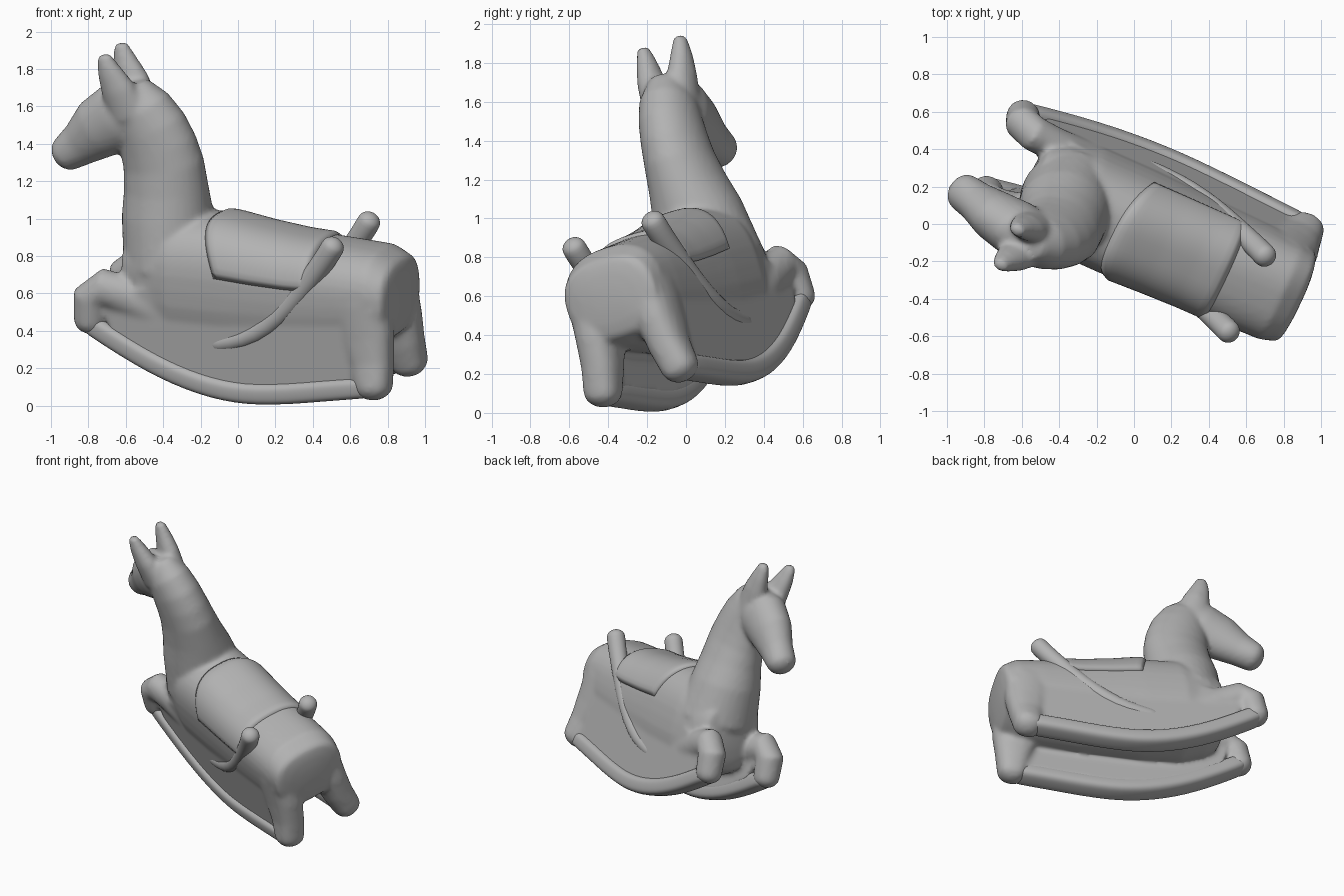
import bpy, bmesh, math
from mathutils import Vector, Euler

if "Cube" in bpy.data.objects:
    bpy.data.objects.remove(bpy.data.objects["Cube"])

# The toy lies rolled and turned: all parts are modelled upright, then posed
ROT = Euler((math.radians(16.7), 0, math.radians(-25.5)))
LOC = ROT.to_matrix() @ Vector((0, 0.19, 0))
ROUND = 2.55  # squareness of the torso cross-section

grey = bpy.data.materials.new("plain_grey")
grey.diffuse_color = (0.45, 0.45, 0.45, 1)
grey.use_nodes = True
grey.node_tree.nodes["Principled BSDF"].inputs["Base Color"].default_value = grey.diffuse_color


def spow(v, p):
    return math.copysign(abs(v) ** (2 / p), v)


def loft(bm, stations, power=2.0, cap=(0.8, 0.8), n=24):
    """Round-ended solid through stations (x, y, z, half_width, half_depth)."""
    pts = [Vector(s[:3]) for s in stations]
    tans = [(pts[min(i + 1, len(pts) - 1)] - pts[max(i - 1, 0)]).normalized()
            for i in range(len(pts))]
    rings = [(p, t, s[3], s[4]) for p, t, s in zip(pts, tans, stations)]

    def end(ring, sign, depth):
        p, t, w, d = ring
        out = []
        for a in (25, 50, 70, 84):
            c, s = math.cos(math.radians(a)), math.sin(math.radians(a))
            out.append((p + t * sign * depth * min(w, d) * s, t, w * c, d * c))
        return out
    rings = end(rings[0], -1, cap[0])[::-1] + rings + end(rings[-1], 1, cap[1])
    loops = []
    for p, t, w, d in rings:
        side = (Vector((0, 1, 0)) - t * t.y).normalized()
        up = t.cross(side)
        loops.append([bm.verts.new(p + side * w * spow(math.cos(a), power)
                                   + up * d * spow(math.sin(a), power))
                      for a in (2 * math.pi * k / n for k in range(n))])
    faces = [bm.faces.new(loops[0]), bm.faces.new(loops[-1][::-1])]
    for a, b in zip(loops, loops[1:]):
        for k in range(n):
            j = (k + 1) % n
            faces.append(bm.faces.new((a[j], a[k], b[k], b[j])))
    bmesh.ops.recalc_face_normals(bm, faces=faces)


def prism(bm, outline, y0, y1):
    """Flat plate from an x-z outline."""
    a = [bm.verts.new((x, y0, z)) for x, z in outline]
    b = [bm.verts.new((x, y1, z)) for x, z in outline]
    faces = [bm.faces.new(a), bm.faces.new(b[::-1])]
    for k in range(len(a)):
        j = (k + 1) % len(a)
        faces.append(bm.faces.new((a[j], a[k], b[k], b[j])))
    bmesh.ops.recalc_face_normals(bm, faces=faces)


def finish(bm, name, voxel=0, smooth=0, subdivide=0):
    me = bpy.data.meshes.new(name)
    bm.to_mesh(me)
    bm.free()
    me.materials.append(grey)
    for p in me.polygons:
        p.use_smooth = True
    ob = bpy.data.objects.new(name, me)
    ob.rotation_euler, ob.location = ROT, LOC
    bpy.context.collection.objects.link(ob)
    if voxel:
        m = ob.modifiers.new("fuse", 'REMESH')
        m.mode, m.voxel_size, m.use_smooth_shade = 'VOXEL', voxel, True
    if smooth:
        m = ob.modifiers.new("soften", 'SMOOTH')
        m.factor, m.iterations = 0.5, smooth
    if subdivide:
        m = ob.modifiers.new("refine", 'SUBSURF')
        m.levels = m.render_levels = subdivide
    return ob


# Torso stations: x, underside z, top z, half width
TORSO = [(-0.57, 0.44, 0.94, 0.22), (-0.48, 0.38, 0.99, 0.26),
         (-0.30, 0.31, 1.03, 0.292), (0.00, 0.28, 1.00, 0.292),
         (0.20, 0.28, 0.945, 0.288), (0.40, 0.28, 0.90, 0.285),
         (0.70, 0.30, 0.852, 0.285), (0.86, 0.31, 0.825, 0.28),
         (0.945, 0.35, 0.765, 0.258)]


def torso_at(x):
    for a, b in zip(TORSO, TORSO[1:]):
        if x <= b[0]:
            f = (x - a[0]) / (b[0] - a[0])
            return [u + (v - u) * f for u, v in zip(a, b)]


# Horse: torso, neck, head, ears, legs and side panels fused into one skin
bm = bmesh.new()
loft(bm, [(x, 0, (lo + hi) / 2, w, (hi - lo) / 2) for x, lo, hi, w in TORSO],
     power=ROUND, cap=(0.2, 0.17), n=40)
loft(bm, [(-0.37, 0, 0.76, 0.28, 0.26), (-0.365, 0, 1.02, 0.235, 0.247),
          (-0.35, -0.005, 1.16, 0.20, 0.232), (-0.345, -0.01, 1.30, 0.175, 0.225),
          (-0.36, -0.015, 1.40, 0.165, 0.217), (-0.385, -0.02, 1.50, 0.157, 0.202),
          (-0.43, -0.025, 1.60, 0.145, 0.178), (-0.48, -0.025, 1.68, 0.11, 0.14)],
     cap=(0.5, 0.5), n=32)
loft(bm, [(-0.43, -0.025, 1.62, 0.14, 0.15), (-0.56, -0.025, 1.565, 0.15, 0.19),
          (-0.69, -0.03, 1.50, 0.135, 0.168), (-0.81, -0.03, 1.415, 0.108, 0.122),
          (-0.895, -0.03, 1.365, 0.103, 0.10)], cap=(0.7, 0.75), n=32)
for s in (-1, 1):
    # ears
    loft(bm, [(-0.47, s * 0.07 - 0.03, 1.60, 0.08, 0.12),
              (-0.505, s * 0.09 - 0.03, 1.75, 0.07, 0.095),
              (-0.535, s * 0.102 - 0.03, 1.85, 0.053, 0.067),
              (-0.55, s * 0.108 - 0.03, 1.92, 0.036, 0.044)])
    # folded front legs
    loft(bm, [(-0.35, s * 0.18, 0.50, 0.09, 0.12), (-0.55, s * 0.205, 0.61, 0.09, 0.11),
              (-0.69, s * 0.225, 0.67, 0.095, 0.105), (-0.765, s * 0.235, 0.62, 0.095, 0.10),
              (-0.785, s * 0.235, 0.49, 0.09, 0.09)])
    # stout hind legs with hooves
    loft(bm, [(0.79, s * 0.17, 0.58, 0.115, 0.17), (0.81, s * 0.18, 0.38, 0.11, 0.155),
              (0.83, s * 0.20, 0.24, 0.10, 0.122), (0.84, s * 0.23, 0.12, 0.095, 0.10)],
         power=2.4)
    # side panels joining the torso to the rockers
    prism(bm, [(-0.70, 0.60), (-0.66, 0.42), (-0.38, 0.23), (-0.10, 0.12), (0.15, 0.085),
               (0.55, 0.11), (0.84, 0.12), (0.90, 0.55), (0.30, 0.66), (-0.30, 0.68),
               (-0.60, 0.66)], s * 0.16, s * 0.275)
finish(bm, "horse", voxel=0.016, smooth=6)

for s, label in ((-1, "left"), (1, "right")):
    # Curved rocker
    bm = bmesh.new()
    path = [(-0.77, 0.475), (-0.66, 0.40), (-0.52, 0.31), (-0.38, 0.232), (-0.24, 0.170),
            (-0.10, 0.124), (0.03, 0.098), (0.15, 0.086), (0.35, 0.089), (0.55, 0.106),
            (0.80, 0.122)]
    loft(bm, [(x, s * 0.232, z, 0.074, 0.061) for x, z in path], power=3)
    finish(bm, label + "_rocker", subdivide=1)
    # Peg above the rump that runs on as a ridge along the flank
    bm = bmesh.new()
    path = [(-0.05, 0.23, 0.36, 0.05), (0.12, 0.235, 0.385, 0.055), (0.27, 0.24, 0.46, 0.055),
            (0.42, 0.24, 0.58, 0.055), (0.57, 0.235, 0.74, 0.06), (0.66, 0.235, 0.84, 0.062),
            (0.705, 0.235, 0.90, 0.064)]
    loft(bm, [(x, s * y, z, r, r) for x, y, z, r in path])
    finish(bm, label + "_peg", subdivide=1)

# Saddle blanket wrapped over the back, its edges bowed outward on top
bm = bmesh.new()
rows = []
for i in range(21):
    row = []
    for k in range(33):
        a = math.radians(11 + 158 * k / 32)
        x0, x1 = 0.02 - 0.10 * math.sin(a), 0.54 + 0.03 * math.sin(a)
        x = x0 + (x1 - x0) * i / 20
        _, lo, hi, w = torso_at(x)
        zc, h = (lo + hi) / 2, (hi - lo) / 2
        g = 0.018 if 0 < i < 20 and 0 < k < 32 else 0.004
        row.append(bm.verts.new((x, (w + g) * spow(math.cos(a), ROUND),
                                 zc + (h + g) * spow(math.sin(a), ROUND))))
    rows.append(row)
for a, b in zip(rows, rows[1:]):
    for k in range(32):
        bm.faces.new((a[k], b[k], b[k + 1], a[k + 1]))
bmesh.ops.recalc_face_normals(bm, faces=bm.faces[:])
if sum(f.normal.z for f in bm.faces) < 0:
    bmesh.ops.reverse_faces(bm, faces=bm.faces[:])
saddle = finish(bm, "saddle_blanket")
m = saddle.modifiers.new("thickness", 'SOLIDIFY')
m.thickness, m.offset = 0.02, -1
